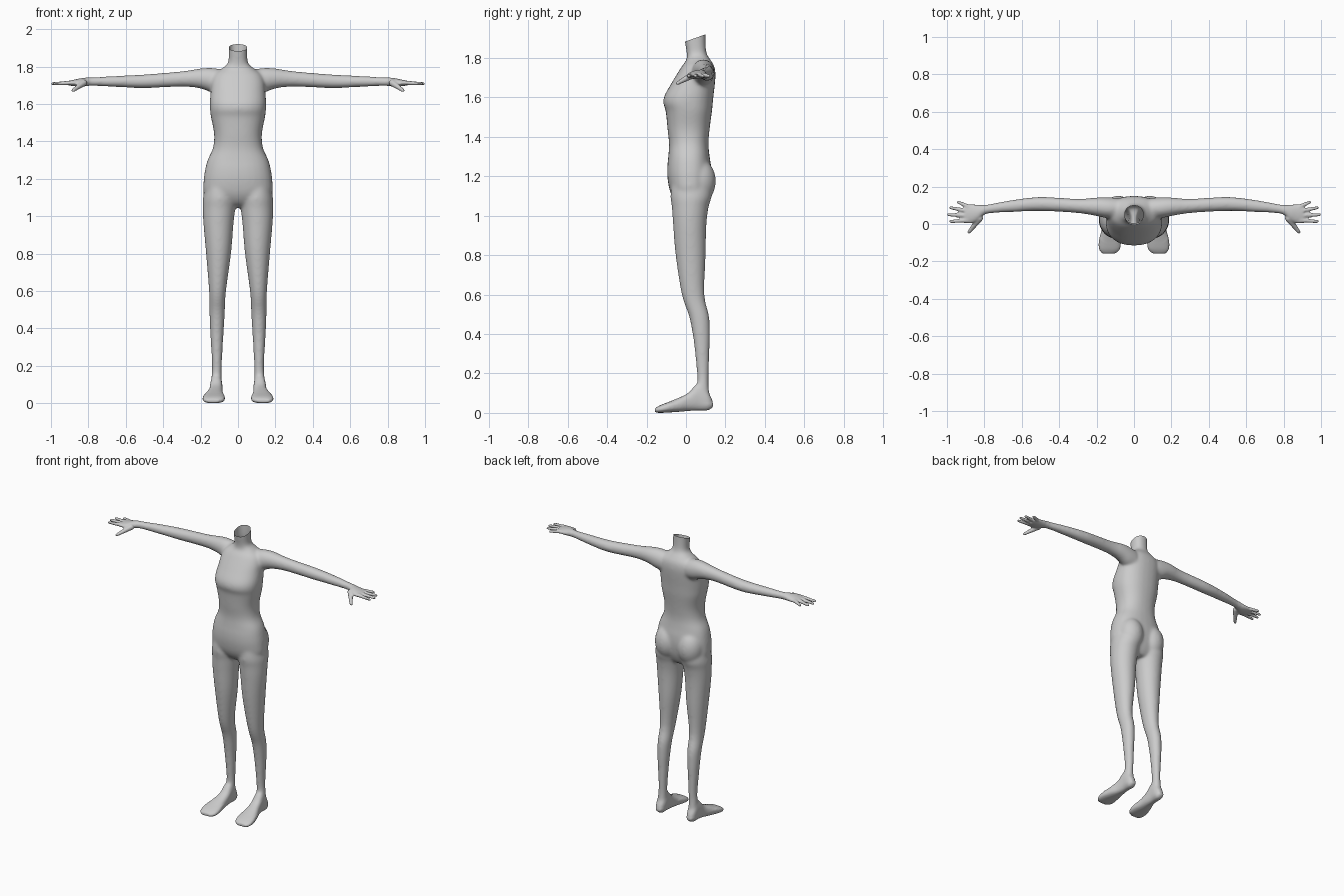
import bpy, bmesh, math
from mathutils import Vector, Matrix

if "Cube" in bpy.data.objects:
    bpy.data.objects.remove(bpy.data.objects["Cube"])

SIDES = 28
bm = bmesh.new()


def smooth_stations(rows, steps=4):
    """Catmull-Rom interpolation between the given cross-sections."""
    out = []
    for i in range(len(rows) - 1):
        p = [rows[max(i - 1, 0)], rows[i], rows[i + 1], rows[min(i + 2, len(rows) - 1)]]
        for k in range(steps):
            t = k / steps
            out.append([0.5 * (2 * b + (c - a) * t + (2 * a - 5 * b + 4 * c - d) * t * t
                               + (3 * b - a - 3 * c + d) * t ** 3) for a, b, c, d in zip(*p)])
    return out + [list(rows[-1])]


def loft(rows, place, power=2.0):
    """Closed tube; each row is position, then min/max on the two cross axes."""
    rings = []
    for t, a0, a1, b0, b1 in smooth_stations(rows):
        ring = []
        for k in range(SIDES):
            ang = 2 * math.pi * k / SIDES
            c, s = math.cos(ang), math.sin(ang)
            u = math.copysign(abs(c) ** (2 / power), c)
            v = math.copysign(abs(s) ** (2 / power), s)
            ring.append(bm.verts.new(place(t, (a0 + a1) / 2 + u * (a1 - a0) / 2,
                                           (b0 + b1) / 2 + v * (b1 - b0) / 2)))
        rings.append(ring)
    faces = [bm.faces.new(rings[0]), bm.faces.new(rings[-1][::-1])]
    for r0, r1 in zip(rings, rings[1:]):
        for k in range(SIDES):
            n = (k + 1) % SIDES
            faces.append(bm.faces.new((r0[k], r1[k], r1[n], r0[n])))
    bmesh.ops.recalc_face_normals(bm, faces=faces)


def ball(center, radii):
    m = Matrix.Translation(center) @ Matrix.Diagonal((*radii, 1))
    bmesh.ops.create_uvsphere(bm, u_segments=20, v_segments=14, radius=1, matrix=m)


def finger(p0, p1, r0, r1):
    p0, p1 = Vector(p0), Vector(p1)
    d = p1 - p0
    m = Matrix.Translation((p0 + p1) / 2) @ d.to_track_quat('Z', 'Y').to_matrix().to_4x4()
    bmesh.ops.create_cone(bm, cap_ends=True, segments=14, radius1=r0, radius2=r1,
                          depth=d.length, matrix=m)
    ball(p0, (r0,) * 3)
    ball(p1, (r1,) * 3)


# torso and neck: height, half width, front, back
torso = [(1.97, .052, -.02, .10), (1.87, .05, -.004, .10), (1.82, .054, .004, .106),
         (1.79, .085, .002, .125), (1.76, .125, -.02, .143), (1.72, .142, -.045, .15),
         (1.67, .146, -.075, .147), (1.61, .151, -.109, .14), (1.57, .15, -.115, .136),
         (1.53, .145, -.103, .132), (1.44, .128, -.094, .12), (1.365, .134, -.086, .114),
         (1.30, .163, -.09, .12), (1.25, .176, -.095, .128), (1.19, .184, -.094, .13),
         (1.12, .18, -.08, .12), (1.07, .11, -.05, .10), (1.045, .05, -.01, .08)]
loft([(z, -w, w, f, b) for z, w, f, b in torso], lambda t, a, b: (a, b, t), 2.3)

# leg: height, inner, outer, front, back
leg = [(1.18, .03, .17, -.07, .12), (1.10, .01, .187, -.079, .13), (1.045, .014, .188, -.072, .115),
       (.957, .024, .185, -.066, .104), (.8, .037, .171, -.053, .10), (.6, .064, .155, -.022, .094),
       (.49, .070, .153, .015, .118), (.4, .075, .150, .033, .122), (.325, .08, .146, .043, .12),
       (.2, .086, .139, .055, .116), (.14, .086, .143, .055, .115), (.06, .085, .148, .03, .125)]
# foot: depth, inner, outer, sole, top
foot = [(.137, .10, .132, .03, .06), (.11, .085, .147, .013, .11), (.06, .083, .15, .012, .15),
        (.015, .081, .156, .010, .105), (-.03, .078, .172, .006, .08), (-.09, .07, .188, .002, .055),
        (-.135, .075, .187, 0, .037), (-.158, .10, .17, .004, .022)]
# arm and palm: reach, front, back, underside, top
arm = [(.09, .03, .14, 1.655, 1.785), (.14, .03, .143, 1.66, 1.793), (.2, .042, .142, 1.682, 1.79),
       (.3, .058, .135, 1.692, 1.775), (.5, .069, .145, 1.684, 1.758), (.65, .063, .129, 1.69, 1.75),
       (.79, .053, .104, 1.696, 1.742), (.835, .018, .103, 1.692, 1.738),
       (.87, .004, .105, 1.694, 1.731), (.905, .004, .105, 1.699, 1.724)]
# finger roots and tips in plan, index to little
fingers = [(.89, .019, .98, .014), (.89, .045, .992, .050),
           (.89, .069, .98, .087), (.885, .092, .94, .117)]

for s in (-1, 1):
    loft(leg, lambda t, a, b: (s * a, b, t))
    loft(foot, lambda t, a, b: (s * a, t, b), 2.5)
    loft(arm, lambda t, a, b: (s * t, a, b))
    for x0, y0, x1, y1 in fingers:
        finger((s * x0, y0, 1.713), (s * x1, y1, 1.708), .0125, .0085)
    finger((s * .825, .03, 1.712), (s * .882, -.043, 1.672), .018, .0095)   # thumb
    ball((s * .085, .065, 1.175), (.085, .087, .115))                       # buttock

# fuse the parts into one skin
mesh = bpy.data.meshes.new("body_parts")
bm.to_mesh(mesh)
bm.free()
body = bpy.data.objects.new("body", mesh)
bpy.context.collection.objects.link(body)
mod = body.modifiers.new("fuse", 'REMESH')
mod.mode = 'VOXEL'
mod.voxel_size = 0.006
skin = bpy.data.meshes.new_from_object(body.evaluated_get(bpy.context.evaluated_depsgraph_get()))
body.modifiers.clear()
body.data = skin
bpy.data.meshes.remove(mesh)

# soften the joints, keeping the hands crisp, and cut the neck open
bm = bmesh.new()
bm.from_mesh(skin)
soft = [v for v in bm.verts if abs(v.co.x) < .8 and v.co.z > .05]
for i in range(16):
    bmesh.ops.smooth_vert(bm, verts=soft, factor=.5, use_axis_x=True, use_axis_y=True, use_axis_z=True)
bmesh.ops.smooth_vert(bm, verts=bm.verts[:], factor=.5, use_axis_x=True, use_axis_y=True, use_axis_z=True)
bmesh.ops.bisect_plane(bm, geom=bm.verts[:] + bm.edges[:] + bm.faces[:], plane_co=(0, .10, 1.92),
                       plane_no=(0, -.037, .105), clear_outer=True)
for f in bm.faces:
    f.smooth = True
bm.to_mesh(skin)
bm.free()

grey = bpy.data.materials.new("plain_grey")
grey.diffuse_color = (.6, .6, .6, 1)
grey.use_nodes = True
grey.node_tree.nodes["Principled BSDF"].inputs["Base Color"].default_value = grey.diffuse_color
skin.materials.clear()
skin.materials.append(grey)
